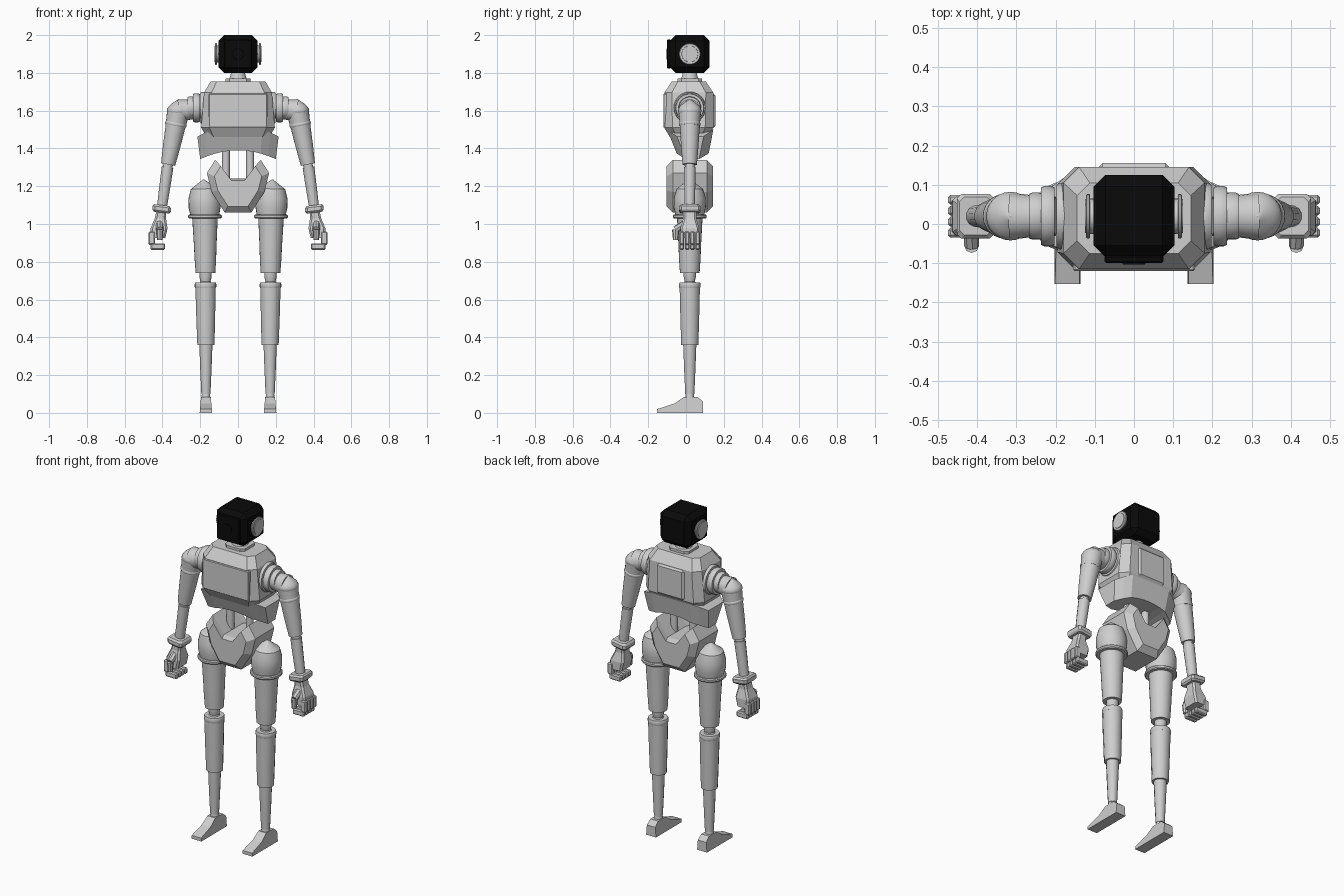
import bpy, bmesh, math
from mathutils import Vector

if "Cube" in bpy.data.objects:
    bpy.data.objects.remove(bpy.data.objects["Cube"], do_unlink=True)


def material(name, value):
    made = bpy.data.materials.new(name)
    made.use_nodes = True
    colour = (value, value, value, 1)
    made.diffuse_color = colour
    made.node_tree.nodes["Principled BSDF"].inputs["Base Color"].default_value = colour
    return made


GREY = material("light grey", 0.62)
BLACK = material("black", 0.003)


def loft(name, rings, paint=GREY, bevel=0):
    """Skin a list of equal-length point rings and cap both ends."""
    bm = bmesh.new()
    rows = [[bm.verts.new(point) for point in ring] for ring in rings]
    for lower, upper in zip(rows, rows[1:]):
        for i in range(len(lower)):
            bm.faces.new((lower[i - 1], lower[i], upper[i], upper[i - 1]))
    bm.faces.new(rows[0])
    bm.faces.new(rows[-1])
    if bevel:
        bmesh.ops.bevel(bm, geom=bm.edges[:], offset=bevel, segments=1, affect='EDGES')
    bmesh.ops.recalc_face_normals(bm, faces=bm.faces[:])
    mesh = bpy.data.meshes.new(name)
    bm.to_mesh(mesh)
    bm.free()
    mesh.materials.append(paint)
    part = bpy.data.objects.new(name, mesh)
    bpy.context.collection.objects.link(part)
    return part


def turned(name, start, end, *radii, sides=24, paint=GREY):
    """Round part whose radii are spread evenly from start to end."""
    axis = (end - start).normalized()
    across = axis.orthogonal().normalized()
    along = axis.cross(across)
    turns = [math.tau * i / sides for i in range(sides)]
    rings = []
    for step, radius in enumerate(radii):
        centre = start.lerp(end, step / (len(radii) - 1))
        rings.append([centre + radius * (across * math.cos(t) + along * math.sin(t)) for t in turns])
    part = loft(name, rings, paint)
    bpy.ops.object.select_all(action='DESELECT')
    bpy.context.view_layer.objects.active = part
    part.select_set(True)
    bpy.ops.object.shade_smooth_by_angle(angle=math.radians(35))
    return part


def disc(name, centre, axis, radius, thickness, paint=GREY):
    """Short round plate with slightly eased rims."""
    reach = axis * thickness / 2
    return turned(name, centre - reach, centre + reach,
                  radius * 0.95, radius, radius, radius, radius * 0.95, paint=paint)


def octagon(width, depth, centre, corner):
    """Flat rectangle with cut corners."""
    x, y = width / 2, depth / 2
    quarter = [(x, y - corner), (x - corner, y)]
    right = [(a, -b) for a, b in reversed(quarter)] + quarter
    outline = right + [(-a, b) for a, b in reversed(right)]
    return [centre + Vector((a, b, 0)) for a, b in outline]


def block(name, centre, size, bevel=0, paint=GREY):
    """Box with optional chamfers."""
    half = size / 2
    rings = [[centre + Vector((half.x * a, half.y * b, half.z * c))
              for a, b in ((-1, -1), (1, -1), (1, 1), (-1, 1))] for c in (-1, 1)]
    return loft(name, rings, paint, bevel)


def both(part):
    """Repeat a left part on the right."""
    mirror = part.modifiers.new("Mirror", 'MIRROR')
    mirror.use_axis = (True, False, False)


def mirrored(half):
    return half + [(-x, z) for x, z in reversed(half)]


SIDEWAYS, FORWARD, UP = Vector((1, 0, 0)), Vector((0, -1, 0)), Vector((0, 0, 1))
DEPTH = 0.02  # limbs hang just behind the centre


def spot(x, z, y=DEPTH):
    return Vector((x, y, z))


# Head with face plate, lens and ear discs
head = spot(0, 1.9)
block("head", head, Vector((0.206, 0.21, 0.2)), bevel=0.03, paint=BLACK)
face = head + FORWARD * 0.11
block("face_plate", face, Vector((0.15, 0.02, 0.155)), bevel=0.005, paint=BLACK)
disc("face_lens", face, FORWARD, radius=0.03, thickness=0.026, paint=BLACK)
ear = head + SIDEWAYS * 0.11
both(disc("ear_hubs", ear, SIDEWAYS, radius=0.045, thickness=0.03))
both(disc("ear_discs", ear + SIDEWAYS * 0.007, SIDEWAYS, radius=0.057, thickness=0.01))

# Neck
collar = spot(0, 1.76)
loft("neck_base", [octagon(0.13, 0.13, collar + UP * rise, corner=0.02) for rise in (-0.01, 0.01)])
turned("neck", collar, spot(0, 1.81), 0.05, 0.04, 0.035)

# Chest: stacked cut-corner sections, plus front plate and back panel
chest = []
for width, depth, height in ((0.33, 0.2, 1.46), (0.39, 0.26, 1.51), (0.36, 0.26, 1.695), (0.29, 0.18, 1.755)):
    chest.append(octagon(width, depth, spot(0, height, DEPTH - 0.005), corner=width / 9))
loft("chest", chest)
middle = spot(0, 1.6)
block("chest_plate", middle + FORWARD * 0.13, Vector((0.31, 0.02, 0.18)), bevel=0.004)
block("back_panel", middle - FORWARD * 0.12, Vector((0.18, 0.03, 0.18)), bevel=0.01)

# Flared waist skirt with an arched lower edge
skirt = []
for step in range(-5, 6):
    x = step * 0.043
    cut = max(0, abs(x) - 0.14)
    top, bottom = 1.5 - cut / 2, 1.39 - x * x
    low_x = x * 0.93
    inset = cut * 0.7
    lean = top - bottom
    front, back = inset - 0.1, 0.145 - inset
    skirt.append([(x, front, top), (low_x, front + lean * 0.4, bottom),
                  (low_x, back - lean * 0.2, bottom), (x, back, top)])
loft("waist_skirt", skirt)
both(turned("spine_rods", spot(0.064, 1.2), spot(0.064, 1.42), 0.021, 0.021))

# Pelvis: a V-shaped cradle with sloped front and back
cradle = mirrored([(0.045, 0.04), (0.12, 0.14), (0.165, 0.07), (0.14, -0.03), (0.07, -0.14)])
slices = []
for reach, scale in ((-0.123, 0.76), (-0.09, 1), (0.09, 1), (0.123, 0.76)):
    slices.append([spot(x * scale, 1.2 + z * scale, DEPTH + reach) for x, z in cradle])
loft("pelvis", slices)

# Shoulder rings and ball
for x, radius in ((0.18, 0.085), (0.22, 0.077), (0.25, 0.06)):
    both(disc("shoulder_rings", spot(x, 1.615), SIDEWAYS, radius, thickness=0.035))
shoulder = spot(0.315, 1.6)
both(turned("shoulder_sleeves", spot(0.2, 1.61), shoulder, 0.05, 0.053, 0.06))
ball = [0.061 * math.sin(math.pi * k / 12) + 0.001 for k in range(13)]
both(turned("shoulder_balls", shoulder + UP * 0.061, shoulder - UP * 0.061, *ball))

# Arms
elbow, wrist = spot(0.373, 1.3), spot(0.404, 1.08)
both(turned("upper_arms", shoulder, elbow.lerp(shoulder, 0.05), 0.06, 0.052, 0.046, 0.038))
both(disc("arm_bands", shoulder.lerp(elbow, 0.24), (elbow - shoulder).normalized(), radius=0.057, thickness=0.018))
both(turned("elbows", shoulder.lerp(elbow, 0.9), elbow.lerp(wrist, 0.1), 0.026, 0.026, sides=12))
both(turned("forearms", elbow, wrist, 0.032, 0.03, 0.027, sides=12))

# Wrist cuffs, tilted to follow the forearm
cuff = []
for scale, rise in ((0.85, -0.02), (1, -0.01), (1, 0.01), (0.85, 0.02)):
    ring = octagon(0.096 * scale, 0.114 * scale, wrist + UP * rise, corner=0.012)
    cuff.append([p + UP * (p.x - wrist.x) / 8 for p in ring])
both(loft("wrist_cuffs", cuff))

# Hands with curled fingers and a thumb
palm = []
for step, (width, depth) in enumerate(((0.05, 0.07), (0.06, 0.07), (0.09, 0.1), (0.08, 0.1))):
    centre = wrist.lerp(spot(0.425, 0.925), step / 3)
    palm.append(octagon(width, depth, centre, corner=0.01))
both(loft("palms", palm))
for finger in range(4):
    y = DEPTH + (finger - 1.5) * 0.028
    both(block("finger_knuckles", spot(0.457, 0.925, y), Vector((0.035, 0.025, 0.07)), bevel=0.006))
    both(block("finger_tips", spot(0.424, 0.88, y), Vector((0.077, 0.025, 0.034)), bevel=0.006))
thumb = spot(0.414, 0.97, -0.055)
both(turned("thumb_bases", spot(0.415, 1, -0.01), thumb, 0.02, 0.019, sides=8))
both(turned("thumb_tips", thumb, thumb - UP * 0.055, 0.019, 0.014, sides=8))

# Hips and legs
hip, knee, calf, ankle = spot(0.175, 1.04), spot(0.172, 0.71), spot(0.17, 0.36), spot(0.17, 0.1)
both(turned("hip_domes", hip, spot(0.182, 1.235), 0.075, 0.085, 0.084, 0.07, 0.004))
both(disc("hip_collars", hip, UP, radius=0.089, thickness=0.02))
both(turned("thighs", hip, knee + UP * 0.03, 0.068, 0.064, 0.06, 0.057, 0.052))
both(turned("knees", knee + UP * 0.04, knee - UP * 0.04, 0.034, 0.034, 0.028, 0.04, sides=12))
both(disc("shin_caps", knee - UP * 0.035, UP, radius=0.057, thickness=0.03))
both(turned("shins", knee - UP * 0.03, calf, 0.056, 0.052, 0.047, sides=12))
both(turned("lower_shins", calf, ankle, 0.036, 0.031, 0.025, sides=12))
both(turned("ankles", ankle + UP * 0.02, ankle - UP * 0.03, 0.02, 0.026, sides=12))

# Feet: a shoe profile narrowing towards the top
shoe = [(-0.153, 0), (-0.153, 0.02), (-0.06, 0.05), (-0.01, 0.085), (0.06, 0.085), (0.09, 0.06), (0.09, 0)]
both(loft("feet", [[spot(ankle.x + side * (0.033 - z / 12), z, y) for y, z in shoe] for side in (-1, 1)]))
